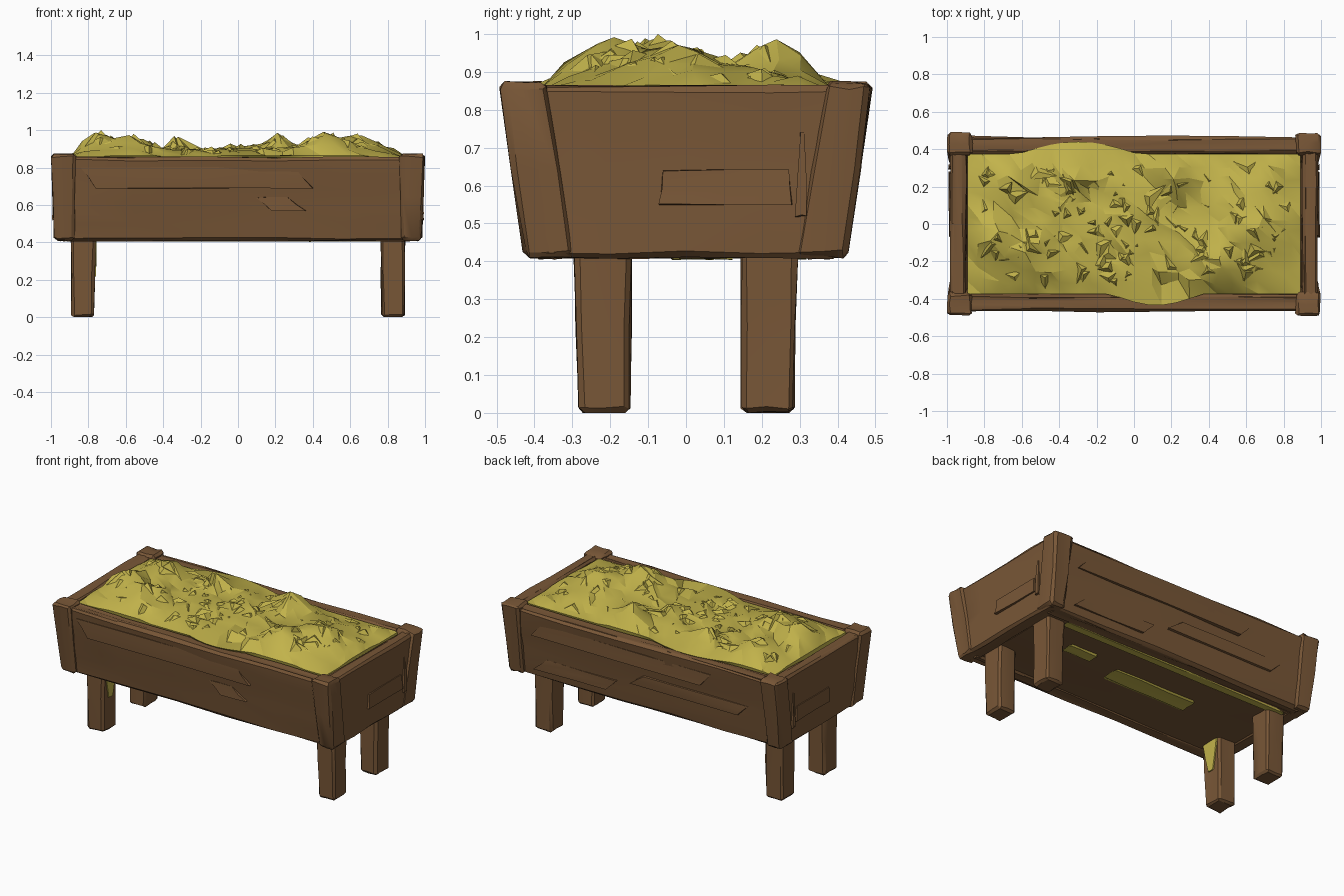
import bpy, bmesh, math, random
from mathutils import Vector

if "Cube" in bpy.data.objects:
    bpy.data.objects.remove(bpy.data.objects["Cube"])

random.seed(7)


def material(name, rgb):
    m = bpy.data.materials.new(name)
    m.diffuse_color = (*rgb, 1)
    m.use_nodes = True
    m.node_tree.nodes["Principled BSDF"].inputs["Base Color"].default_value = m.diffuse_color
    return m


WOOD = material("brown wood", (0.19, 0.095, 0.038))
HAY = material("yellow hay", (0.54, 0.45, 0.07))


def finish(bm, name, mat, angle=30):
    bmesh.ops.recalc_face_normals(bm, faces=bm.faces)
    me = bpy.data.meshes.new(name)
    bm.to_mesh(me)
    bm.free()
    me.materials.append(mat)
    ob = bpy.data.objects.new(name, me)
    bpy.context.collection.objects.link(ob)
    bpy.ops.object.select_all(action='DESELECT')
    bpy.context.view_layer.objects.active = ob
    ob.select_set(True)
    bpy.ops.object.shade_smooth_by_angle(angle=math.radians(angle))
    return ob


def plank(name, z0, z1, low, high, sx=1, sy=1, cuts=2, rough=0.005, bevel=0.014, mat=WOOD):
    """Rough-hewn block between a low and a high rectangle (x0, x1, y0, y1), mirrored by sx, sy."""
    bm = bmesh.new()
    rings = []
    for z, (x0, x1, y0, y1) in ((z0, low), (z1, high)):
        rings.append([bm.verts.new((x * sx, y * sy, z))
                      for x, y in ((x0, y0), (x1, y0), (x1, y1), (x0, y1))])
    a, b = rings
    bm.faces.new(a[::-1])
    bm.faces.new(b)
    for i in range(4):
        j = (i + 1) % 4
        bm.faces.new((a[i], a[j], b[j], b[i]))
    bmesh.ops.recalc_face_normals(bm, faces=bm.faces)
    if cuts:
        bmesh.ops.subdivide_edges(bm, edges=bm.edges[:], cuts=cuts, use_grid_fill=True)
    if bevel:
        sharp = [e for e in bm.edges if e.calc_face_angle(0) > 0.8]
        bmesh.ops.bevel(bm, geom=sharp, offset=bevel, segments=1, affect='EDGES')
    for v in bm.verts:
        v.co += Vector([random.uniform(-rough, rough) for _ in range(3)])
        v.co.z = max(v.co.z, 0)
        v.co.x = max(-1, min(1, v.co.x))
    return finish(bm, name, mat)


def side_y(z):
    """Outer face of the long boards at height z."""
    return 0.40 + 0.07 * (z - 0.41) / 0.44


# Long side boards, leaning outward
for sy, n in ((-1, "front"), (1, "back")):
    plank(n + "_board", 0.41, 0.855, (-0.93, 0.93, 0.31, 0.40), (-0.93, 0.93, 0.375, 0.47),
          sy=sy, cuts=4, rough=0.006)

# End boards, corner posts and legs
for sx, n in ((-1, "left"), (1, "right")):
    plank(n + "_end_board", 0.41, 0.862, (0.88, 0.975, -0.40, 0.40), (0.90, 0.985, -0.46, 0.46),
          sx=sx, cuts=3)
    for sy, m in ((-1, "front"), (1, "back")):
        plank(f"{m}_{n}_corner_post", 0.412, 0.872, (0.875, 0.98, 0.29, 0.425),
              (0.865, 0.998, 0.37, 0.49), sx=sx, sy=sy, cuts=1)
        plank(f"{m}_{n}_leg", 0.0, 0.45, (0.768, 0.89, 0.148, 0.283), (0.763, 0.893, 0.145, 0.295),
              sx=sx, sy=sy, cuts=1, rough=0.004)

# Floor
plank("floor", 0.415, 0.46, (-0.9, 0.9, -0.33, 0.33), (-0.9, 0.9, -0.34, 0.34), cuts=3, rough=0.003)

# Raised wood grain on the long boards: x0, x1, z0, z1
for sy, n, chips in ((-1, "front", ((-0.84, 0.40, 0.69, 0.80), (0.10, 0.36, 0.57, 0.64))),
                     (1, "back", ((-0.5, 0.8, 0.70, 0.79), (-0.75, 0.1, 0.56, 0.64), (0.2, 0.8, 0.47, 0.55)))):
    for x0, x1, z0, z1 in chips:
        ya, yb = side_y(z0), side_y(z1)
        plank(n + "_grain", z0, z1, (x0 + 0.08, x1, ya - 0.03, ya + 0.014),
              (x0, x1 - 0.1, yb - 0.03, yb + 0.002), sy=sy, cuts=1, rough=0.004, bevel=0)

# Raised wood grain on the end boards: y0, y1, z0, z1
for sx, n in ((-1, "left"), (1, "right")):
    for y0, y1, z0, z1 in ((-0.07, 0.28, 0.55, 0.64), (0.29, 0.32, 0.52, 0.74)):
        plank(n + "_end_grain", z0, z1, (0.95, 0.992, y0, y1), (0.95, 0.985, y0 + 0.01, y1 - 0.01),
              sx=sx, cuts=1, rough=0.003, bevel=0)

# Hay heap: peaks are x, y, height, radius
PEAKS = ((0.22, 0.25, 1.0, 0.17), (0.47, -0.19, 1.0, 0.26), (0.60, -0.03, 0.985, 0.30),
         (-0.66, 0.20, 0.975, 0.22), (-0.74, -0.08, 0.995, 0.24), (-0.57, -0.14, 0.97, 0.26),
         (-0.33, 0.24, 0.965, 0.15), (0.02, 0.05, 0.925, 0.3))


def heap(x, y):
    edge = min(0.89 - abs(x), 0.375 - abs(y))
    h = 0.855 + 0.04 * max(0, min(1, edge / 0.12))
    for px, py, top, r in PEAKS:
        h = max(h, top - (top - 0.87) * math.hypot(x - px, y - py) / r)
    return min(h, 0.855 + max(edge, 0) * 1.3 + 0.01)


bm = bmesh.new()
bmesh.ops.create_grid(bm, x_segments=24, y_segments=11, size=1)
bmesh.ops.triangulate(bm, faces=bm.faces[:])
for v in bm.verts:
    x, y = v.co.x * 0.89, v.co.y * 0.375
    if not v.is_boundary:
        x += random.uniform(-0.026, 0.026)
        y += random.uniform(-0.022, 0.022)
    z = heap(x, y)
    if not v.is_boundary:
        z = min(z + random.uniform(-0.018, 0.012), 1.0)
    # Hay spilling over the rims
    if v.co.y > 0.95 and -0.62 < x < 0.02:
        y, z = 0.375 + 0.065 * math.sin((x + 0.62) / 0.64 * math.pi), 0.866
    if v.co.y < -0.95 and -0.12 < x < 0.36:
        y, z = -0.375 - 0.06 * math.sin((x + 0.12) / 0.48 * math.pi), 0.866
    v.co = (x, y, z)
rim = [e for e in bm.edges if e.is_boundary]
skirt = bmesh.ops.extrude_edge_only(bm, edges=rim)
for g in skirt["geom"]:
    if isinstance(g, bmesh.types.BMVert):
        g.co.z = 0.80
        g.co.y = max(-0.36, min(0.36, g.co.y))
finish(bm, "hay_heap", HAY, 25)

# Straw flakes lying on the heap: low, broad three-sided tents
bm = bmesh.new()
for _ in range(110):
    cx, cy = random.uniform(-0.82, 0.82), random.uniform(-0.31, 0.31)
    a, s = random.uniform(0, math.tau), random.uniform(0.05, 0.09)
    pts = []
    for k, f in ((0, 1.3), (2.2, 0.6), (4.1, 0.8)):
        x, y = cx + s * f * math.cos(a + k), cy + s * f * math.sin(a + k)
        x, y = max(-0.88, min(0.88, x)), max(-0.37, min(0.37, y))
        pts.append(bm.verts.new((x, y, heap(x, y) - 0.014)))
    tip = bm.verts.new((cx, cy, min(heap(cx, cy) + random.uniform(0.006, 0.018), 1.0)))
    for i in range(3):
        bm.faces.new((pts[i], pts[(i + 1) % 3], tip))
finish(bm, "straw_flakes", HAY, 20)

# Hay poking through underneath: x, y, half length, half width
for x, y, l, w in ((-0.1, 0.01, 0.3, 0.075), (0.48, 0.08, 0.1, 0.05), (-0.05, 0.29, 0.82, 0.035)):
    plank("hay_under_floor", 0.406, 0.42, (x - l, x + l, y - w * 0.6, y + w * 0.8),
          (x - l * 0.9, x + l * 0.9, y - w, y + w), cuts=2, rough=0.003, bevel=0, mat=HAY)

# Hay wisp on the inside of one leg
plank("hay_on_leg", 0.22, 0.41, (-0.772, -0.760, -0.24, -0.20), (-0.772, -0.756, -0.28, -0.16),
      cuts=1, rough=0.002, bevel=0, mat=HAY)
